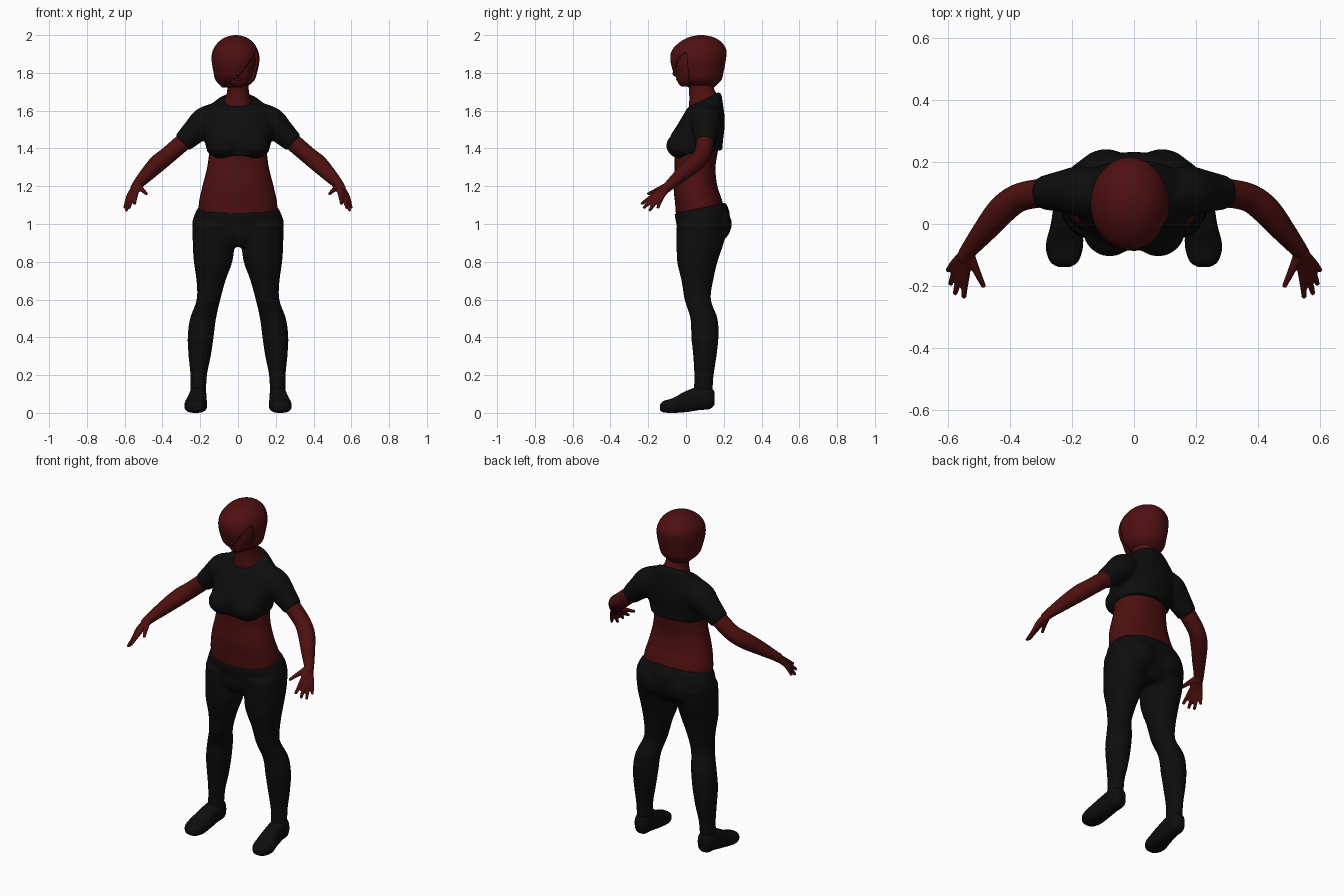
import bpy, bmesh, math
from mathutils import Vector, Matrix

cube = bpy.data.objects.get("Cube")
if cube:
    bpy.data.objects.remove(cube, do_unlink=True)


def material(name, r, g, b):
    m = bpy.data.materials.new(name)
    m.use_nodes = True
    m.diffuse_color = (r, g, b, 1)
    bsdf = m.node_tree.nodes["Principled BSDF"]
    bsdf.inputs["Base Color"].default_value = (r, g, b, 1)
    bsdf.inputs["Roughness"].default_value = 0.8
    return m


SKIN = material("dark red skin", 0.075, 0.005, 0.005)
HAIR = material("dark red hair", 0.078, 0.005, 0.006)
CLOTH = material("black cloth", 0.004, 0.004, 0.004)
DARK = material("eye dark", 0.015, 0.002, 0.002)
LIPS = material("lip red", 0.05, 0.003, 0.003)


def smooth_rows(rows, steps):
    """Catmull-Rom interpolation of every column."""
    out = []
    for i in range(len(rows) - 1):
        a, b, c, d = (rows[min(max(k, 0), len(rows) - 1)] for k in range(i - 1, i + 3))
        for s in range(steps):
            t = s / steps
            out.append([q + t * (r - p) / 2 + t * t * (p - 2.5 * q + 2 * r - d_ / 2)
                        + t ** 3 * (1.5 * (q - r) + (d_ - p) / 2)
                        for p, q, r, d_ in zip(a, b, c, d)])
    return out + [list(rows[-1])]


def skin_rings(bm, rings):
    loops = [[bm.verts.new(p) for p in ring] for ring in rings]
    n = len(loops[0])
    for a, b in zip(loops, loops[1:]):
        for i in range(n):
            bm.faces.new((a[i], a[(i + 1) % n], b[(i + 1) % n], b[i]))
    bm.faces.new(loops[0])
    bm.faces.new(loops[-1])


def loft(bm, rows, side=1, axis="z", power=2.2, seg=32, steps=4):
    """Rows are x, y, z, half width, half depth and tilt."""
    rings = []
    for x, y, z, ru, rv, tilt in smooth_rows([tuple(r) + (0,) * (6 - len(r)) for r in rows], steps):
        ring = []
        for i in range(seg):
            a = math.tau * i / seg
            c, s = math.cos(a), math.sin(a)
            u = math.copysign(abs(c) ** (2 / power), c) * ru
            v = math.copysign(abs(s) ** (2 / power), s) * rv
            off = Vector((u, v, v * tilt)) if axis == "z" else Vector((u, 0, v))
            p = Vector((x, y, z)) + off
            ring.append((p.x * side, p.y, p.z))
        rings.append(ring)
    skin_rings(bm, rings)


def tube(bm, rows, side=1, seg=20, steps=5):
    """Rows are x, y, z and radius; rings follow the path."""
    rows = smooth_rows(rows, steps)
    pts = [Vector(r[:3]) for r in rows]
    rings = []
    for i, p in enumerate(pts):
        t = (pts[min(i + 1, len(pts) - 1)] - pts[max(i - 1, 0)]).normalized()
        u = t.cross(Vector((0, 1, 0.3))).normalized()
        v = t.cross(u)
        ring = []
        for k in range(seg):
            a = math.tau * k / seg
            q = p + (u * math.cos(a) + v * math.sin(a)) * rows[i][3]
            ring.append((q.x * side, q.y, q.z))
        rings.append(ring)
    skin_rings(bm, rings)


def ball(bm, center, radii):
    bmesh.ops.create_uvsphere(bm, u_segments=24, v_segments=16, radius=1,
                              matrix=Matrix.Translation(center) @ Matrix.Diagonal((*radii, 1)))


def finish(name, bm, mat, voxel=0, relax=0):
    bmesh.ops.recalc_face_normals(bm, faces=bm.faces[:])
    for f in bm.faces:
        f.smooth = True
    me = bpy.data.meshes.new(name)
    bm.to_mesh(me)
    bm.free()
    me.materials.append(mat)
    ob = bpy.data.objects.new(name, me)
    bpy.context.collection.objects.link(ob)
    if voxel:
        m = ob.modifiers.new("fuse", "REMESH")
        m.mode, m.voxel_size, m.use_smooth_shade = "VOXEL", voxel, True
    if relax:
        m = ob.modifiers.new("relax", "SMOOTH")
        m.factor, m.iterations = 0.5, relax
    return ob


# Bare midriff
bm = bmesh.new()
loft(bm, [(0, .07, 1.0, .2, .12), (0, .07, 1.1, .208, .127), (0, .05, 1.2, .188, .116),
          (0, .048, 1.3, .163, .108), (0, .055, 1.4, .15, .115), (0, .07, 1.5, .14, .1)])
finish("midriff", bm, SKIN)

# Short shirt with bust and sleeves
bm = bmesh.new()
loft(bm, [(0, .06, 1.375, .16, .132, .12), (0, .055, 1.45, .18, .142), (0, .078, 1.52, .19, .127),
          (0, .095, 1.58, .185, .108), (0, .1, 1.625, .15, .095, .15),
          (0, .1, 1.655, .105, .086, .4), (0, .095, 1.66, .07, .075, .5)])
for s in (1, -1):
    ball(bm, (.078 * s, -.015, 1.415), (.088, .09, .072))
    tube(bm, [(.08, .1, 1.59, .065), (.17, .105, 1.54, .082),
              (.23, .105, 1.49, .068), (.295, .1, 1.428, .054)], s)
finish("shirt", bm, CLOTH, .009, 4)

# Trousers
bm = bmesh.new()
loft(bm, [(0, .075, .88, .12, .09), (0, .08, .93, .22, .125), (0, .09, .99, .243, .138, .05),
          (0, .088, 1.04, .234, .143, .15), (0, .074, 1.085, .213, .136, .2)])
for s in (1, -1):
    loft(bm, [(.12, .085, 1.0, .12, .135), (.128, .075, .9, .112, .125), (.132, .06, .8, .102, .107),
              (.143, .06, .7, .077, .084), (.156, .062, .6, .063, .07), (.185, .095, .5, .069, .072),
              (.198, .1, .4, .069, .072), (.203, .1, .3, .059, .062), (.208, .095, .2, .044, .052),
              (.21, .09, .1, .041, .05)], s, power=2)
    ball(bm, (.09 * s, .15, 1.0), (.1, .092, .1))
finish("trousers", bm, CLOTH, .01, 5)

for s, label in ((1, "left"), (-1, "right")):
    # Shoe
    bm = bmesh.new()
    loft(bm, [(.225, -.138, .028, .02, .014), (.225, -.12, .033, .046, .03),
              (.224, -.07, .039, .06, .039), (.217, 0, .06, .051, .056), (.212, .07, .077, .046, .062),
              (.21, .125, .078, .042, .058), (.21, .15, .078, .024, .036)], s, "y", 2.6)
    finish(label + "_shoe", bm, CLOTH)

    # Arm, palm and fingers fused together
    bm = bmesh.new()
    tube(bm, [(.22, .105, 1.5, .05), (.295, .1, 1.43, .047), (.37, .085, 1.365, .046),
              (.425, .045, 1.32, .047), (.48, -.02, 1.265, .039), (.535, -.088, 1.205, .027),
              (.545, -.11, 1.185, .026)], s)
    wrist = (.536, -.09, 1.203, .021)
    for knuckle, tip in (((.543, -.165, 1.155), (.548, -.238, 1.105)),
                         ((.558, -.155, 1.147), (.577, -.226, 1.084)),
                         ((.57, -.142, 1.143), (.592, -.195, 1.068)),
                         ((.577, -.126, 1.148), (.6, -.15, 1.083)),
                         ((.515, -.135, 1.188), (.483, -.203, 1.158))):
        tube(bm, [wrist, knuckle + (.0145,), tip + (.008,)], s, 12)
    finish(label + "_arm", bm, SKIN, .005, 2)

# Neck and head
bm = bmesh.new()
loft(bm, [(0, .095, 1.58, .1, .07, .5), (0, .094, 1.645, .078, .077, .45),
          (0, .085, 1.69, .06, .068, .2), (0, .078, 1.75, .054, .064), (0, .07, 1.82, .05, .06)])
loft(bm, [(0, -.003, 1.728, .022, .024), (0, .018, 1.75, .052, .062), (0, .04, 1.79, .078, .092),
          (0, .05, 1.84, .09, .11), (0, .06, 1.9, .092, .11), (0, .06, 1.95, .07, .08)])
ball(bm, (0, -.056, 1.797), (.013, .018, .016))
ball(bm, (0, -.053, 1.82), (.008, .01, .03))
finish("head_and_neck", bm, SKIN, .006, 3)

# Eyes, brows and lips
for s, label in ((1, "left"), (-1, "right")):
    bm = bmesh.new()
    ball(bm, (.036 * s, -.05, 1.836), (.015, .005, .006))
    finish(label + "_eye", bm, DARK)
    bm = bmesh.new()
    tube(bm, [(.016, -.057, 1.853, .003), (.036, -.053, 1.86, .004), (.056, -.042, 1.853, .002)], s, 8)
    finish(label + "_brow", bm, DARK)
bm = bmesh.new()
ball(bm, (0, -.044, 1.765), (.021, .008, .008))
finish("lips", bm, LIPS)

# Bobbed hair, cut open below a diagonal fringe
bm = bmesh.new()
loft(bm, [(-.02, .085, 1.722, .062, .062), (-.016, .073, 1.76, .102, .113), (-.014, .066, 1.805, .116, .133),
          (-.013, .064, 1.87, .127, .147), (-.014, .07, 1.92, .119, .144), (-.013, .077, 1.96, .094, .113),
          (-.012, .08, 1.987, .058, .07), (-.012, .08, 2.0, .012, .015)], power=2, seg=48, steps=6)
corner, slant = Vector((-.03, 0, 1.72)), Vector((1.54, 0, -1))
back, rear = Vector((0, .012, 1.8)), Vector((0, -1, -.1))
for co, no in ((corner, slant), (back, rear)):
    bmesh.ops.bisect_plane(bm, geom=bm.verts[:] + bm.edges[:] + bm.faces[:], plane_co=co, plane_no=no)
opening = [f for f in bm.faces
           if (f.calc_center_median() - corner).dot(slant) > 0
           and (f.calc_center_median() - back).dot(rear) > 0]
bmesh.ops.delete(bm, geom=opening, context="FACES")
hair = finish("hair", bm, HAIR)
shell = hair.modifiers.new("thickness", "SOLIDIFY")
shell.thickness, shell.offset = .012, -1

# Swept lock along the parting
bm = bmesh.new()
tube(bm, [(.09, .03, 1.915, .006), (.075, .09, 1.948, .011), (.05, .15, 1.948, .011),
          (.02, .2, 1.925, .005)], 1, 12)
finish("parting_lock", bm, HAIR)
